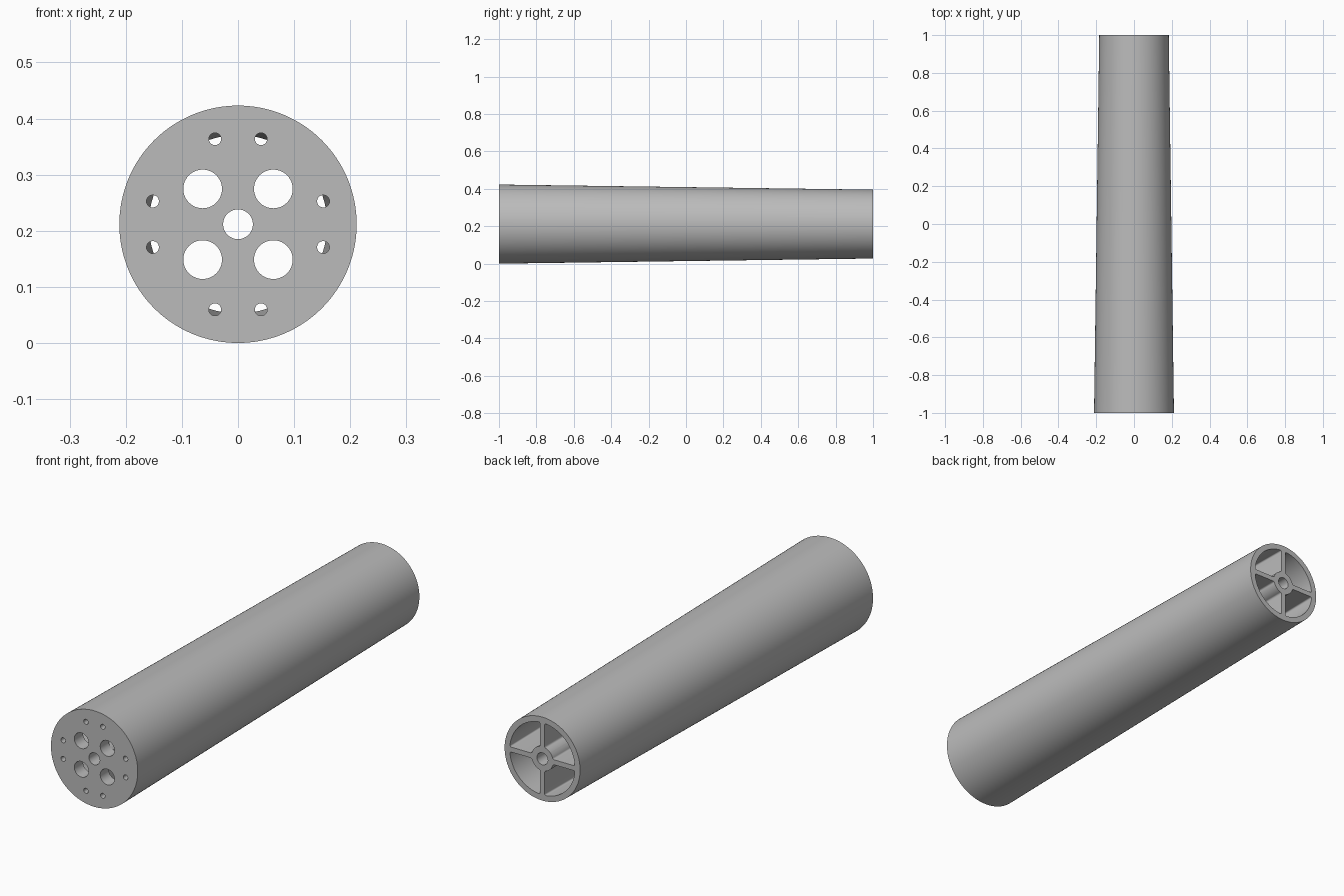
import bpy, bmesh, math
from mathutils import Vector

if "Cube" in bpy.data.objects:
    bpy.data.objects.remove(bpy.data.objects["Cube"], do_unlink=True)

FRONT, BACK = -1.0, 1.0
R_FRONT, R_BACK = 0.2115, 0.184
AXIS_Z = R_FRONT
WALL = 0.025          # tapered shell thickness
PLATE = 0.06          # front plate thickness
HUB, BORE = 0.053, 0.0265
RIB = 0.011           # half width of each rib
OVER = 0.02           # cutter overshoot


def outer_radius(y):
    return R_FRONT + (R_BACK - R_FRONT) * (y - FRONT) / (BACK - FRONT)


def loft(bm, ring_a, y_a, ring_b, y_b):
    """Closed prism between two (x, z) rings about the axis."""
    a = [bm.verts.new((x, y_a, z + AXIS_Z)) for x, z in ring_a]
    b = [bm.verts.new((x, y_b, z + AXIS_Z)) for x, z in ring_b]
    n = len(a)
    faces = [bm.faces.new(a), bm.faces.new(b[::-1])]
    sides = [(a[i], b[i], b[(i + 1) % n], a[(i + 1) % n]) for i in range(n)]
    faces += [bm.faces.new(s) for s in sides]
    bmesh.ops.recalc_face_normals(bm, faces=faces)


def circle(radius, count, cx=0, cz=0):
    angles = [2 * math.pi * i / count for i in range(count)]
    return [(cx + radius * math.cos(t), cz + radius * math.sin(t)) for t in angles]


def arc(radius, count):
    """Quarter arc trimmed by the ribs on both sides."""
    start = math.asin(RIB / radius)
    step = (math.pi / 2 - 2 * start) / count
    return [Vector((radius * math.cos(start + i * step), radius * math.sin(start + i * step)))
            for i in range(count + 1)]


def rounded(ring, corners, size):
    """Replace the chosen corners with small curved fillets."""
    out = []
    for i, p in enumerate(ring):
        if i not in corners:
            out.append(p)
            continue
        before, after = ring[i - 1] - p, ring[(i + 1) % len(ring)] - p
        a = p + before.normalized() * min(size, before.length * 0.8)
        b = p + after.normalized() * min(size, after.length * 0.8)
        for k in range(7):
            t = k / 6
            out.append(a * (1 - t) ** 2 + p * 2 * t * (1 - t) + b * t ** 2)
    return out


def sector(y, quarter):
    outside, inside = arc(outer_radius(y) - WALL, 16), arc(HUB, 8)[::-1]
    ring = outside + inside
    n = len(outside)
    ring = rounded(ring, {0, n - 1, n, len(ring) - 1}, 0.009)
    for _ in range(quarter):
        ring = [Vector((-p.y, p.x)) for p in ring]
    return [tuple(p) for p in ring]


def make_object(name, bm):
    mesh = bpy.data.meshes.new(name)
    bm.to_mesh(mesh)
    bm.free()
    obj = bpy.data.objects.new(name, mesh)
    bpy.context.collection.objects.link(obj)
    return obj


def cut(target, cutter):
    cutter.hide_render = True
    mod = target.modifiers.new("cut", "BOOLEAN")
    mod.operation, mod.solver, mod.object = "DIFFERENCE", "EXACT", cutter
    bpy.context.view_layer.objects.active = target
    bpy.ops.object.modifier_apply(modifier=mod.name)
    bpy.data.objects.remove(cutter, do_unlink=True)


# Tapered solid body
bm = bmesh.new()
loft(bm, circle(R_FRONT, 128), FRONT, circle(R_BACK, 128), BACK)
body = make_object("tapered_tube", bm)

# Four long pockets, leaving the shell, ribs and hub, plus the central bore
bm = bmesh.new()
for q in range(4):
    loft(bm, sector(FRONT + PLATE, q), FRONT + PLATE, sector(BACK + OVER, q), BACK + OVER)
bore = circle(BORE, 48)
loft(bm, bore, FRONT - OVER, bore, BACK + OVER)
cut(body, make_object("pocket_cutter", bm))

# Holes through the front plate
bm = bmesh.new()
for sx in (-1, 1):
    for sz in (-1, 1):
        for x, z, r in ((0.063, 0.063, 0.0345), (0.041, 0.152, 0.011), (0.152, 0.041, 0.011)):
            hole = circle(r, 40, sx * x, sz * z)
            loft(bm, hole, FRONT - OVER, hole, FRONT + PLATE + OVER)
cut(body, make_object("hole_cutter", bm))

# Plain grey finish
grey = bpy.data.materials.new("plain grey")
grey.use_nodes = True
colour = (0.5, 0.5, 0.5, 1)
grey.diffuse_color = colour
grey.node_tree.nodes["Principled BSDF"].inputs["Base Color"].default_value = colour
body.data.materials.clear()
body.data.materials.append(grey)

# Smooth curved walls, sharp rims
bpy.ops.object.select_all(action="DESELECT")
body.select_set(True)
bpy.context.view_layer.objects.active = body
bpy.ops.object.shade_smooth_by_angle(angle=math.radians(30))
